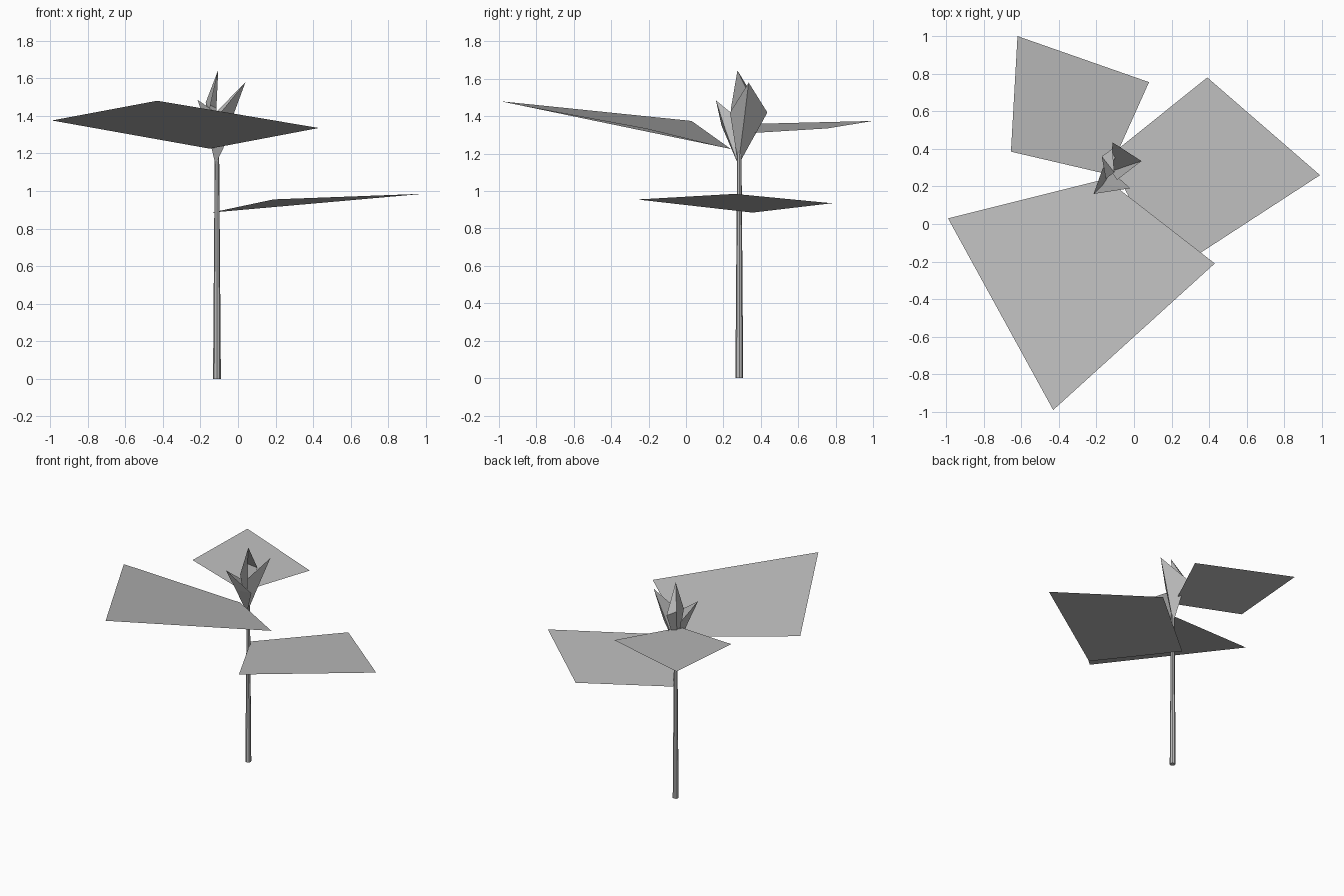
import bpy
import bmesh
from mathutils import Vector

old = bpy.data.objects.get("Cube")
if old:
    bpy.data.objects.remove(old, do_unlink=True)

GREY = (0.5, 0.5, 0.5, 1.0)
mat = bpy.data.materials.new("plain grey")
mat.use_nodes = True
mat.diffuse_color = GREY
bsdf = next(n for n in mat.node_tree.nodes if n.type == "BSDF_PRINCIPLED")
bsdf.inputs["Base Color"].default_value = GREY


def sheet(name, points, faces, facing):
    """Thin single-sided surface whose normals agree with a given direction."""
    bm = bmesh.new()
    verts = [bm.verts.new(p) for p in points]
    for f in faces:
        bm.faces.new([verts[i] for i in f])
    bm.normal_update()
    if sum(f.normal.dot(Vector(facing)) for f in bm.faces) < 0:
        bmesh.ops.reverse_faces(bm, faces=bm.faces[:])
    mesh = bpy.data.meshes.new(name)
    bm.to_mesh(mesh)
    bm.free()
    mesh.materials.append(mat)
    obj = bpy.data.objects.new(name, mesh)
    bpy.context.collection.objects.link(obj)
    return obj


def leaf(name, *corners):
    return sheet(name, corners, [(0, 1, 2, 3)], (0, 0, 1))


def petal(name, tip, left, right, ridge, facing):
    """Cupped diamond folded along a ridge from the flower base to the tip."""
    base = (-0.12, 0.28, 1.14)
    return sheet(name, [base, left, tip, right, ridge],
                 [(0, 4, 1), (1, 4, 2), (2, 4, 3), (3, 4, 0)], facing)


# Tapered stem
bpy.ops.mesh.primitive_cone_add(vertices=8, radius1=0.021, radius2=0.011,
                                depth=1.3, location=(-0.112, 0.285, 0.65))
stem = bpy.context.object
stem.name = "stem"
stem.data.materials.append(mat)
bpy.ops.object.shade_smooth_by_angle()

# Three broad flat leaves, each starting at the stem
leaf("front_leaf", (-0.15, 0.24, 1.225), (-0.99, 0.03, 1.375),
     (-0.43, -0.99, 1.48), (0.43, -0.21, 1.335))
leaf("side_leaf", (-0.14, 0.355, 0.885), (0.19, -0.26, 0.955),
     (0.99, 0.26, 0.985), (0.39, 0.78, 0.935))
leaf("back_leaf", (-0.14, 0.265, 1.305), (0.08, 0.755, 1.335),
     (-0.62, 1.0, 1.375), (-0.655, 0.385, 1.36))

# Three cupped petals around the stem top
petal("left_petal", (0.04, 0.335, 1.58), (-0.115, 0.435, 1.42),
      (-0.09, 0.235, 1.42), (-0.03, 0.312, 1.39), (1, 0.3, 0))
petal("front_petal", (-0.215, 0.16, 1.485), (-0.02, 0.19, 1.35),
      (-0.165, 0.30, 1.37), (-0.165, 0.21, 1.33), (-0.6, -0.8, 0))
petal("back_petal", (-0.105, 0.275, 1.645), (-0.15, 0.24, 1.44),
      (-0.115, 0.40, 1.44), (-0.172, 0.36, 1.47), (-0.8, 0.6, 0))
